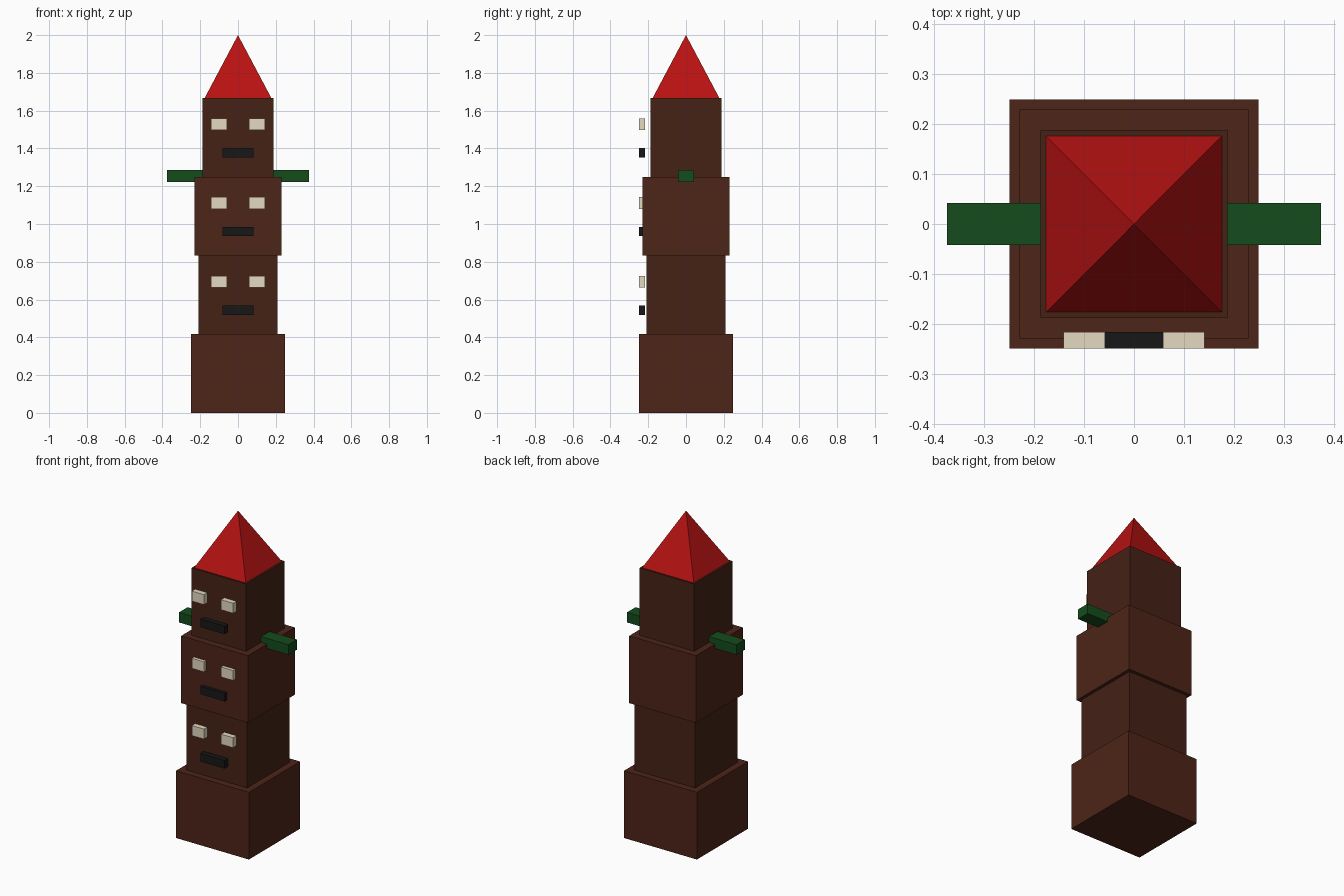
import bpy
import bmesh
from math import radians
from mathutils import Matrix

if "Cube" in bpy.data.objects:
    bpy.data.objects.remove(bpy.data.objects["Cube"])


def material(name, rgb):
    m = bpy.data.materials.new(name)
    m.diffuse_color = (*rgb, 1)
    m.use_nodes = True
    m.node_tree.nodes["Principled BSDF"].inputs["Base Color"].default_value = m.diffuse_color
    return m


WOOD_LIGHT = material("wood_light", (0.075, 0.018, 0.009))
WOOD_DARK = material("wood_dark", (0.059, 0.016, 0.008))
CREAM = material("cream", (0.78, 0.70, 0.53))
BLACK = material("black", (0.0085, 0.0085, 0.0095))
GREEN = material("green", (0.0075, 0.072, 0.0116))
RED = material("red", (0.48, 0.006, 0.006))


def add_object(name, bm, mat):
    mesh = bpy.data.meshes.new(name)
    bm.to_mesh(mesh)
    bm.free()
    mesh.materials.append(mat)
    obj = bpy.data.objects.new(name, mesh)
    bpy.context.collection.objects.link(obj)
    return obj


def box(name, center, size, mat):
    bm = bmesh.new()
    bmesh.ops.create_cube(bm, size=1, matrix=Matrix.Translation(center)
                          @ Matrix.Diagonal((*size, 1)))
    return add_object(name, bm, mat)


H = 2 / 4.8          # height of one stacked block
FACE_Y = -0.2333     # depth of the facial features

# Stacked trunk blocks
widths = [0.5, 0.4167, 0.4583, 0.375]
for i, w in enumerate(widths):
    box(f"block_{i + 1}", (0, 0, H * (i + 0.5)), (w, w, H),
        WOOD_DARK if i % 2 else WOOD_LIGHT)

# Faces on the upper three blocks
for i in range(1, 4):
    z = H * i
    for side, label in ((-1, "left"), (1, "right")):
        box(f"eye_{label}_{i}", (side * 0.1, FACE_Y, z + 0.278),
            (0.0833, 0.0333, 0.0625), CREAM)
    box(f"mouth_{i}", (0, FACE_Y, z + 0.127), (0.1667, 0.0333, 0.05), BLACK)

# Crossbar forming both wings
box("wing_bar", (0, 0, 1.254), (0.75, 0.0833, 0.0625), GREEN)

# Four-sided pointed cap, base square aligned with the blocks
bm = bmesh.new()
bmesh.ops.create_cone(bm, cap_ends=True, segments=4, radius1=0.25, radius2=0,
                      depth=0.8 * H,
                      matrix=Matrix.Translation((0, 0, 4.4 * H))
                      @ Matrix.Rotation(radians(45), 4, "Z"))
bmesh.ops.remove_doubles(bm, verts=bm.verts, dist=1e-5)
add_object("pointed_cap", bm, RED)
